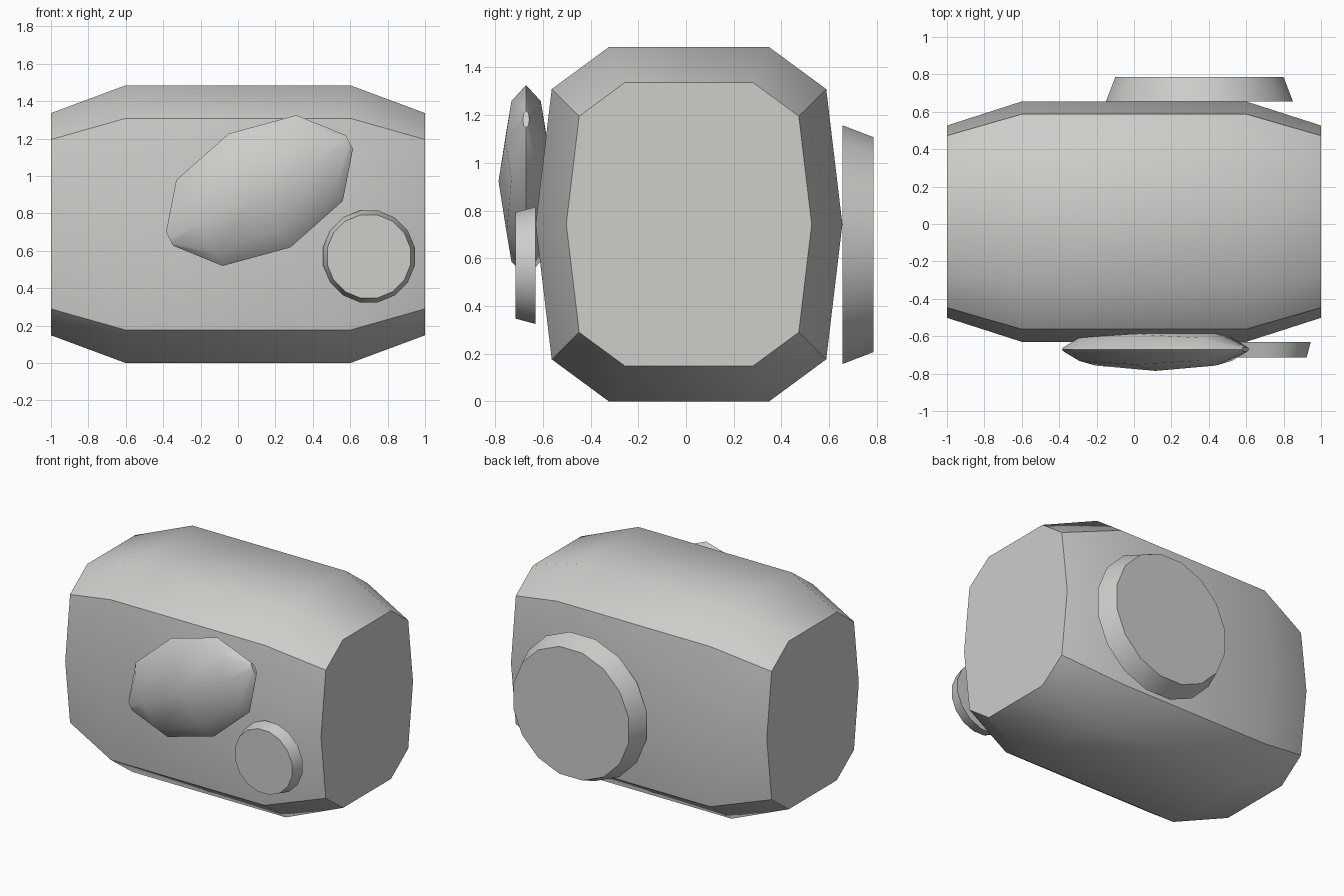
import bpy, bmesh, math
from mathutils import Vector

if "Cube" in bpy.data.objects:
    bpy.data.objects.remove(bpy.data.objects["Cube"])

grey = bpy.data.materials.new("warm_grey")
grey.diffuse_color = (0.61, 0.61, 0.59, 1)
grey.use_nodes = True
grey.node_tree.nodes["Principled BSDF"].inputs["Base Color"].default_value = grey.diffuse_color


def loft(name, rings):
    """Skin a list of equal-length vertex rings and cap both ends."""
    bm = bmesh.new()
    rows = [[bm.verts.new(p) for p in ring] for ring in rings]
    n = len(rows[0])
    for a, b in zip(rows, rows[1:]):
        for i in range(n):
            j = (i + 1) % n
            bm.faces.new((a[i], a[j], b[j], b[i]))
    bm.faces.new(rows[0])
    bm.faces.new(rows[-1])
    bmesh.ops.recalc_face_normals(bm, faces=bm.faces[:])
    mesh = bpy.data.meshes.new(name)
    bm.to_mesh(mesh)
    bm.free()
    mesh.materials.append(grey)
    obj = bpy.data.objects.new(name, mesh)
    bpy.context.collection.objects.link(obj)
    bpy.ops.object.select_all(action='DESELECT')
    obj.select_set(True)
    bpy.context.view_layer.objects.active = obj
    bpy.ops.object.shade_smooth_by_angle(angle=math.radians(41))
    return obj


def disc(name, x, z, y_base, y_face, r_base, r_face, sides=16):
    """Tapered disc whose axis runs along y."""
    angles = [2 * math.pi * (i + 0.5) / sides for i in range(sides)]
    loft(name, [[(x + r * math.cos(a), y, z + r * math.sin(a)) for a in angles]
                for y, r in ((y_base, r_base), (y_face, r_face))])


# Body: ten-sided section that shrinks to 80 % at both ends
quarter = [(0.335, 0.7425), (0.575, 0.566)]
section = (quarter + [(0.6425, 0)] + [(y, -z) for y, z in quarter[::-1]])
section += [(-y, -z) for y, z in section]
loft("body", [[(x, 0.0125 + s * y, 0.7425 + s * z) for y, z in section]
              for x, s in ((-1, 0.8), (-0.6, 1), (0.6, 1), (1, 0.8))])

# Flattened pod on the front, tilted in the x-z plane
axis = Vector((0.88, 0, 0.475)).normalized()
side = Vector((-axis.z, 0, axis.x))
centre = Vector((0.115, -0.67, 0.9225))
loft("front_pod", [
    [centre + axis * t + side * (r * math.cos(k * math.pi / 4))
     + Vector((0, r / 3 * math.sin(k * math.pi / 4), 0)) for k in range(8)]
    for t, r in ((-0.546, 0.041), (-0.365, 0.261), (0, 0.346),
                 (0.365, 0.261), (0.546, 0.041))])

# Round discs on the front and the back
disc("front_disc", 0.70, 0.57, -0.63, -0.715, 0.25, 0.227)
disc("back_disc", 0.35, 0.657, 0.655, 0.785, 0.51, 0.459)
